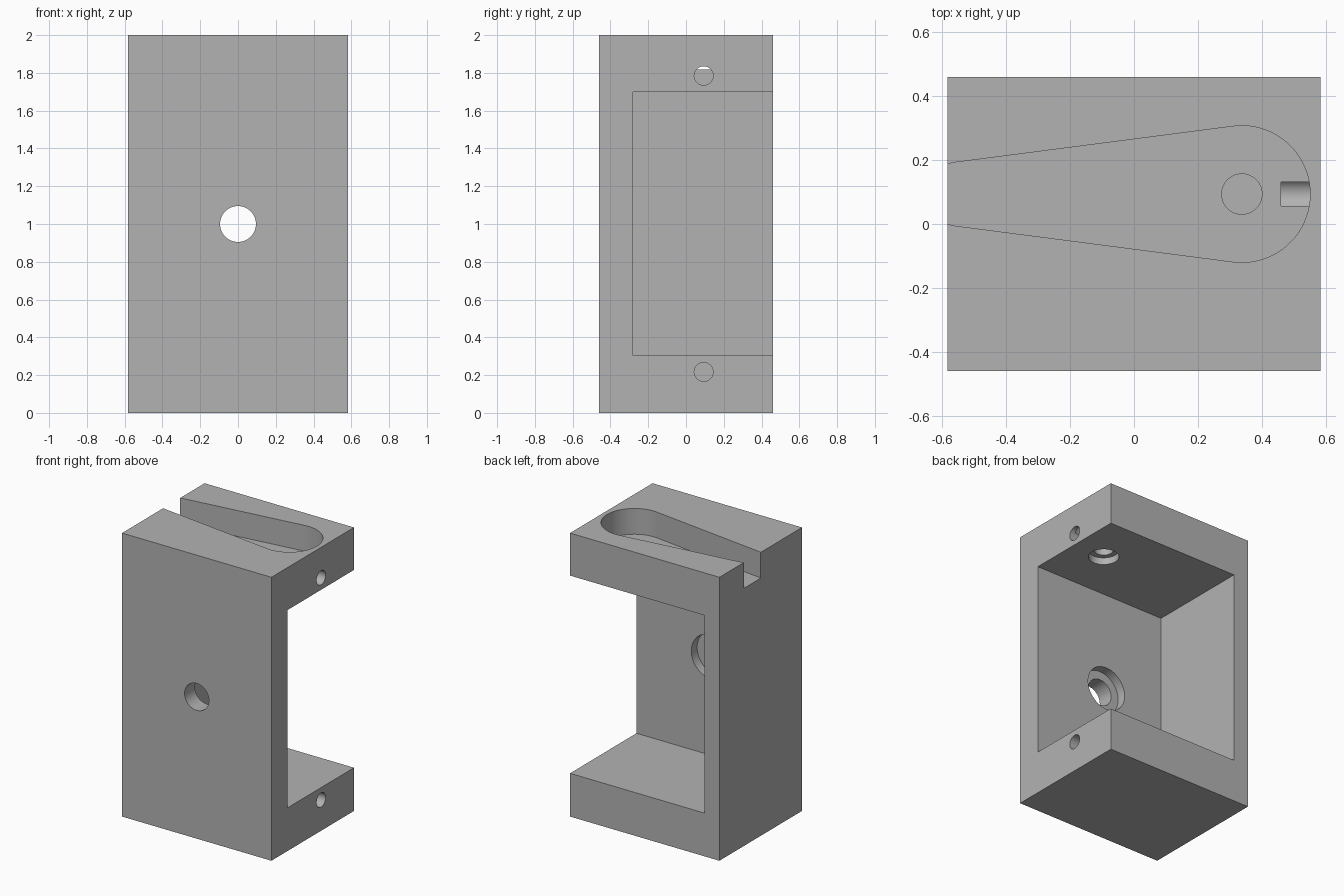
import bpy, bmesh, math
from mathutils import Matrix, Vector

if "Cube" in bpy.data.objects:
    bpy.data.objects.remove(bpy.data.objects["Cube"], do_unlink=True)

W, D, H = 1.166, 0.92, 2.0        # block size
POCKET_LOW, POCKET_HIGH = 0.305, 1.70
BACK_WALL = -0.28                 # inner face of the front wall
AXIS_Y = 0.0935                   # centre line of slot and drilled holes
SLOT_FLOOR = 1.818
SLOT_X, SLOT_R = 0.337, 0.2135    # round end of the slot

grey = bpy.data.materials.new("plain_grey")
grey.use_nodes = True
colour = (0.45, 0.45, 0.45, 1)
grey.diffuse_color = colour
grey.node_tree.nodes["Principled BSDF"].inputs["Base Color"].default_value = colour


def add_object(name, bm):
    bmesh.ops.recalc_face_normals(bm, faces=bm.faces)
    mesh = bpy.data.meshes.new(name)
    bm.to_mesh(mesh)
    bm.free()
    mesh.materials.append(grey)
    obj = bpy.data.objects.new(name, mesh)
    bpy.context.collection.objects.link(obj)
    return obj


def box(name, low, high):
    low, high = Vector(low), Vector(high)
    bm = bmesh.new()
    bmesh.ops.create_cube(bm, size=1, matrix=Matrix.Translation((low + high) / 2)
                          @ Matrix.Diagonal((*(high - low), 1)))
    return add_object(name, bm)


def rod(name, start, end, radius):
    start, end = Vector(start), Vector(end)
    axis = end - start
    turn = axis.to_track_quat("Z", "Y").to_matrix().to_4x4()
    bm = bmesh.new()
    bmesh.ops.create_cone(bm, cap_ends=True, segments=64, radius1=radius, radius2=radius,
                          depth=axis.length,
                          matrix=Matrix.Translation((start + end) / 2) @ turn)
    return add_object(name, bm)


def tapered_slot(name, x1, r1, x2, r2, low, high):
    """Prism around a large circle at x1 and a small one at x2, joined by tangents."""
    tangent = math.pi / 2 + math.asin((r1 - r2) / (x1 - x2))
    bm = bmesh.new()
    verts = []
    for x, r, start, sweep in ((x1, r1, -tangent, 2 * tangent),
                               (x2, r2, tangent, 2 * (math.pi - tangent))):
        for i in range(41):
            a = start + sweep * i / 40
            verts.append(bm.verts.new((x + r * math.cos(a), AXIS_Y + r * math.sin(a), low)))
    face = bm.faces.new(verts)
    top = bmesh.ops.extrude_face_region(bm, geom=[face])["geom"]
    bmesh.ops.translate(bm, vec=(0, 0, high - low),
                        verts=[v for v in top if isinstance(v, bmesh.types.BMVert)])
    return add_object(name, bm)


# Main block
bracket = box("bracket_block", (-W / 2, -D / 2, 0), (W / 2, D / 2, H))

cutters = [
    # Pocket open to the back and one side
    box("pocket_cutter", (-0.465, BACK_WALL, POCKET_LOW), (1, 1, POCKET_HIGH)),
    # Tapered slot in the top
    tapered_slot("slot_cutter", SLOT_X, SLOT_R, -0.545, 0.1, SLOT_FLOOR, H + 0.2),
    # Front wall hole with counterbore
    rod("front_hole_cutter", (0, -0.7, 1), (0, 0, 1), 0.095),
    rod("front_bore_cutter", (0, BACK_WALL - 0.065, 1), (0, 0, 1), 0.155),
    # Top plate hole with counterbore below
    rod("top_hole_cutter", (SLOT_X, AXIS_Y, 1.5), (SLOT_X, AXIS_Y, 1.9), 0.063),
    rod("top_bore_cutter", (SLOT_X, AXIS_Y, 1.5), (SLOT_X, AXIS_Y, POCKET_HIGH + 0.05), 0.1),
]
# Blind side holes in both plates
for label, z in (("upper", 1.785), ("lower", 0.217)):
    cutters.append(rod(label + "_side_hole_cutter", (0.46, AXIS_Y, z), (0.8, AXIS_Y, z), 0.05))

for cutter in cutters:
    cutter.hide_render = True
    mod = bracket.modifiers.new(cutter.name, "BOOLEAN")
    mod.operation = "DIFFERENCE"
    mod.solver = "EXACT"
    mod.object = cutter

# Bake the cuts and drop the cutters
bpy.context.view_layer.update()
evaluated = bracket.evaluated_get(bpy.context.evaluated_depsgraph_get())
baked = bpy.data.meshes.new_from_object(evaluated)
bracket.modifiers.clear()
bracket.data = baked
for cutter in cutters:
    bpy.data.objects.remove(cutter, do_unlink=True)

bpy.ops.object.select_all(action="DESELECT")
bracket.select_set(True)
bpy.context.view_layer.objects.active = bracket
bpy.ops.object.shade_smooth_by_angle(angle=math.radians(30))
